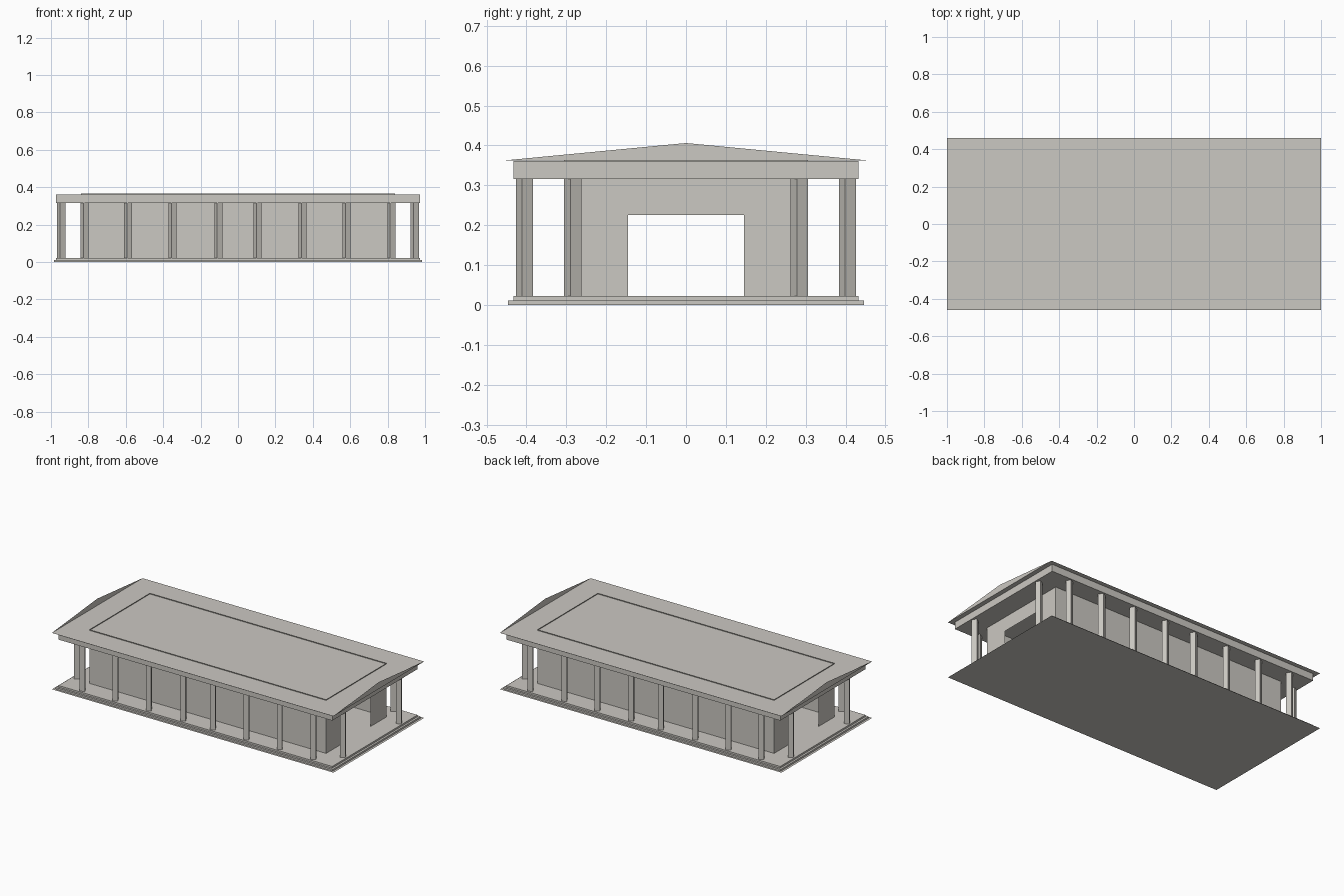
import bpy, bmesh, math
from mathutils import Matrix

if "Cube" in bpy.data.objects:
    bpy.data.objects.remove(bpy.data.objects["Cube"], do_unlink=True)

stone = bpy.data.materials.new("warm_grey_stone")
stone.use_nodes = True
COLOUR = (0.60, 0.58, 0.54, 1)
stone.diffuse_color = COLOUR
stone.node_tree.nodes["Principled BSDF"].inputs["Base Color"].default_value = COLOUR


def finish(name, bm):
    mesh = bpy.data.meshes.new(name)
    bm.to_mesh(mesh)
    bm.free()
    mesh.materials.append(stone)
    obj = bpy.data.objects.new(name, mesh)
    bpy.context.collection.objects.link(obj)
    return obj


def slab(name, hx, hy, z0, z1):
    bm = bmesh.new()
    m = Matrix.Translation((0, 0, (z0 + z1) / 2)) @ Matrix.Diagonal((2 * hx, 2 * hy, z1 - z0, 1))
    bmesh.ops.create_cube(bm, size=1, matrix=m)
    return finish(name, bm)


def sheet(name, points):
    bm = bmesh.new()
    bm.faces.new([bm.verts.new(p) for p in points])
    return finish(name, bm)


def level_sheet(name, hx, hy, z):
    return sheet(name, [(-hx, -hy, z), (hx, -hy, z), (hx, hy, z), (-hx, hy, z)])


def column(name, x, y):
    bm = bmesh.new()
    m = Matrix.Translation((x, y, (FLOOR + BEAM) / 2)) @ Matrix.Rotation(math.radians(29), 4, "Z")
    bmesh.ops.create_cube(bm, size=1, matrix=m @ Matrix.Diagonal((0.0315, 0.0315, BEAM - FLOOR, 1)))
    return finish(name, bm)


FLOOR, BEAM, ROOF, WALL_TOP = 0.022, 0.316, 0.362, 0.367

# Stepped base on a paper-thin ground sheet
level_sheet("base_sheet", 1.0, 0.46, 0.0)
slab("lower_step", 0.985, 0.446, 0.0, 0.011)
slab("upper_step", 0.972, 0.433, 0.011, FLOOR)

# Entablature and overhanging roof sheet
slab("entablature", 0.972, 0.432, BEAM, ROOF - 0.001)
level_sheet("roof_sheet", 1.0, 0.46, ROOF)

# Inner hall: thin walls that rise just past the roof, doorway in each end
HX, HY, DOOR, DOOR_TOP = 0.84, 0.306, 0.145, 0.225
for side, s in (("front", -1), ("back", 1)):
    sheet(side + "_hall_wall", [(s * -HX, s * HY, FLOOR), (s * -HX, s * HY, WALL_TOP),
                                (s * HX, s * HY, WALL_TOP), (s * HX, s * HY, FLOOR)])
outline = [(-HY, FLOOR), (-DOOR, FLOOR), (-DOOR, DOOR_TOP), (DOOR, DOOR_TOP),
           (DOOR, FLOOR), (HY, FLOOR), (HY, WALL_TOP), (-HY, WALL_TOP)]
for side, s in (("left", 1), ("right", -1)):
    sheet(side + "_end_wall", [(s * HX, s * y, z) for y, z in outline])
    # Triangular pediment over each end
    sheet(side + "_pediment", [(s * 1.0, s * -0.46, ROOF), (s * 1.0, s * 0.46, ROOF), (s * 1.0, 0, 0.406)])

# Colonnade: eight along each long side, two at each end
for side, y in (("front", -0.405), ("back", 0.405)):
    for i, x in enumerate((-0.82, -0.587, -0.35, -0.105, 0.105, 0.345, 0.58, 0.82)):
        column(f"{side}_column_{i + 1}", x, y)
for side, x in (("left", 0.945), ("right", -0.945)):
    for i, y in enumerate((-0.284, 0.284)):
        column(f"{side}_end_column_{i + 1}", x, y)
